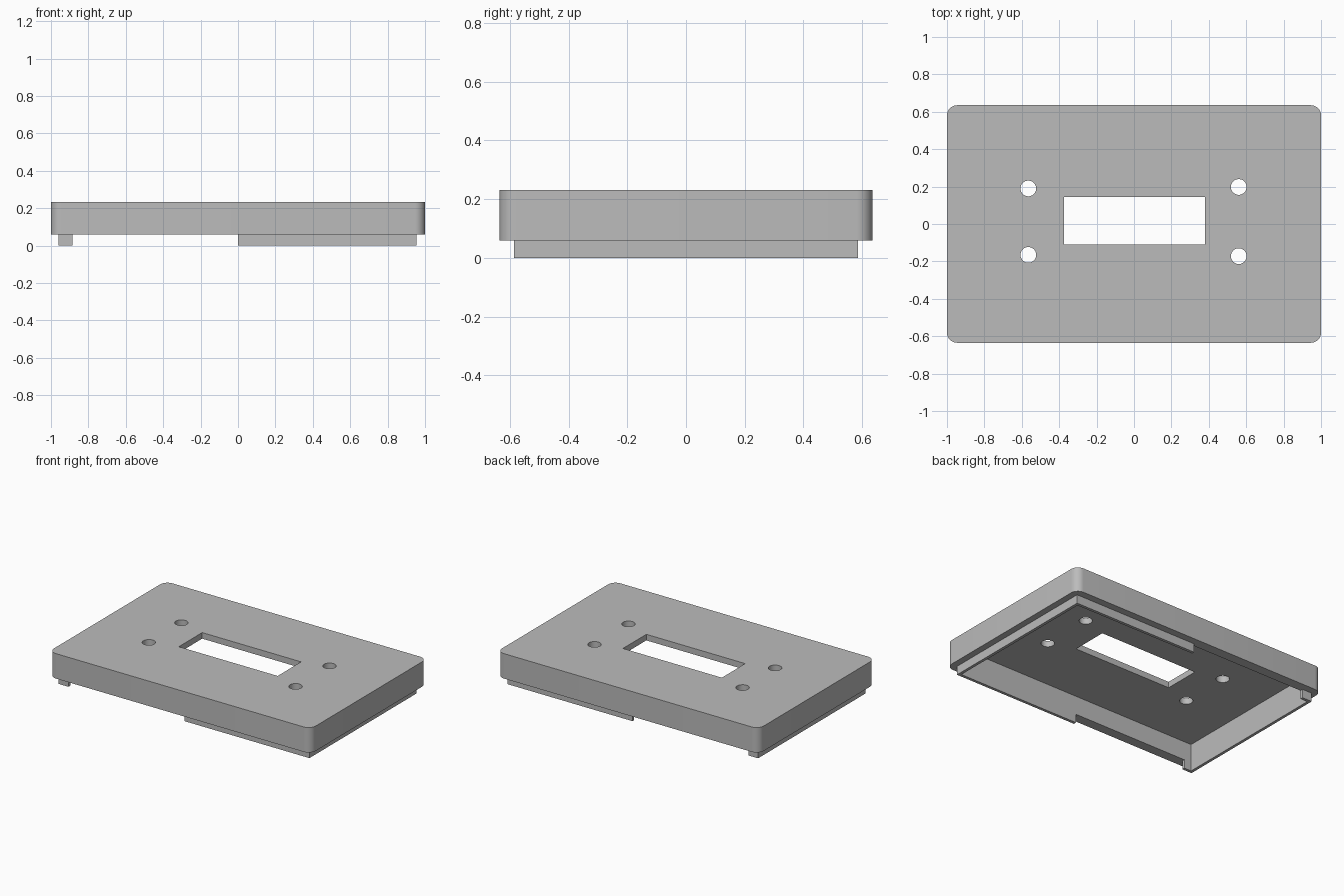
import bpy
import bmesh
import math

if "Cube" in bpy.data.objects:
    bpy.data.objects.remove(bpy.data.objects["Cube"], do_unlink=True)

grey = bpy.data.materials.new("plain grey")
grey.use_nodes = True
colour = (0.5, 0.5, 0.5, 1)
grey.diffuse_color = colour
grey.node_tree.nodes["Principled BSDF"].inputs["Base Color"].default_value = colour


def add_object(name, bm):
    mesh = bpy.data.meshes.new(name)
    bm.to_mesh(mesh)
    bm.free()
    mesh.materials.append(grey)
    obj = bpy.data.objects.new(name, mesh)
    bpy.context.collection.objects.link(obj)
    return obj


def block(name, low, high, radius=0):
    """Box between two corners, with optional rounded upright edges."""
    bm = bmesh.new()
    bmesh.ops.create_cube(bm, size=1)
    for v in bm.verts:
        v.co = [(a + b) / 2 + c * (b - a) for a, b, c in zip(low, high, v.co)]
    if radius:
        upright = [e for e in bm.edges
                   if abs(e.verts[0].co.z - e.verts[1].co.z) > 0.01]
        bmesh.ops.bevel(bm, geom=upright, offset=radius, segments=8,
                        profile=0.5, affect='EDGES')
    return add_object(name, bm)


def peg(name, x, y, radius):
    """Upright cylinder used to drill a hole."""
    bm = bmesh.new()
    bmesh.ops.create_cone(bm, cap_ends=True, segments=48, radius1=radius,
                          radius2=radius, depth=1)
    bmesh.ops.translate(bm, verts=bm.verts, vec=(x, y, 0))
    return add_object(name, bm)


def combine(target, tool, operation):
    """Apply a boolean to the target and remove the tool."""
    mod = target.modifiers.new(operation, 'BOOLEAN')
    mod.operation = operation
    mod.solver = 'EXACT'
    mod.object = tool
    evaluated = target.evaluated_get(bpy.context.evaluated_depsgraph_get())
    mesh = bpy.data.meshes.new_from_object(evaluated)
    target.modifiers.clear()
    target.data = mesh
    bpy.data.objects.remove(tool, do_unlink=True)


# Rounded cover and the locating lip below it
cover = block("cover_plate", (-1, -0.635, 0.06), (1, 0.635, 0.232), 0.055)
lip = block("lip", (-0.96, -0.585, 0), (0.955, 0.585, 0.12))

# Gap in the lip on both long sides
combine(lip, block("lip_gap", (-0.885, -1, -0.1), (0, 1, 0.09)), 'DIFFERENCE')
combine(cover, lip, 'UNION')

# Hollow underside
combine(cover, block("cavity", (-0.94, -0.565, -0.1), (0.935, 0.565, 0.19)),
        'DIFFERENCE')

# Window and four screw holes
combine(cover, block("window", (-0.375, -0.11, -0.1), (0.38, 0.145, 0.5)),
        'DIFFERENCE')
for x, y in ((-0.565, 0.19), (-0.565, -0.165), (0.56, 0.198), (0.56, -0.172)):
    combine(cover, peg("screw_hole", x, y, 0.042), 'DIFFERENCE')

# Smooth the rounded corners and hole walls only
for obj in bpy.context.selected_objects:
    obj.select_set(False)
cover.select_set(True)
bpy.context.view_layer.objects.active = cover
bpy.ops.object.shade_smooth_by_angle(angle=math.radians(30))
